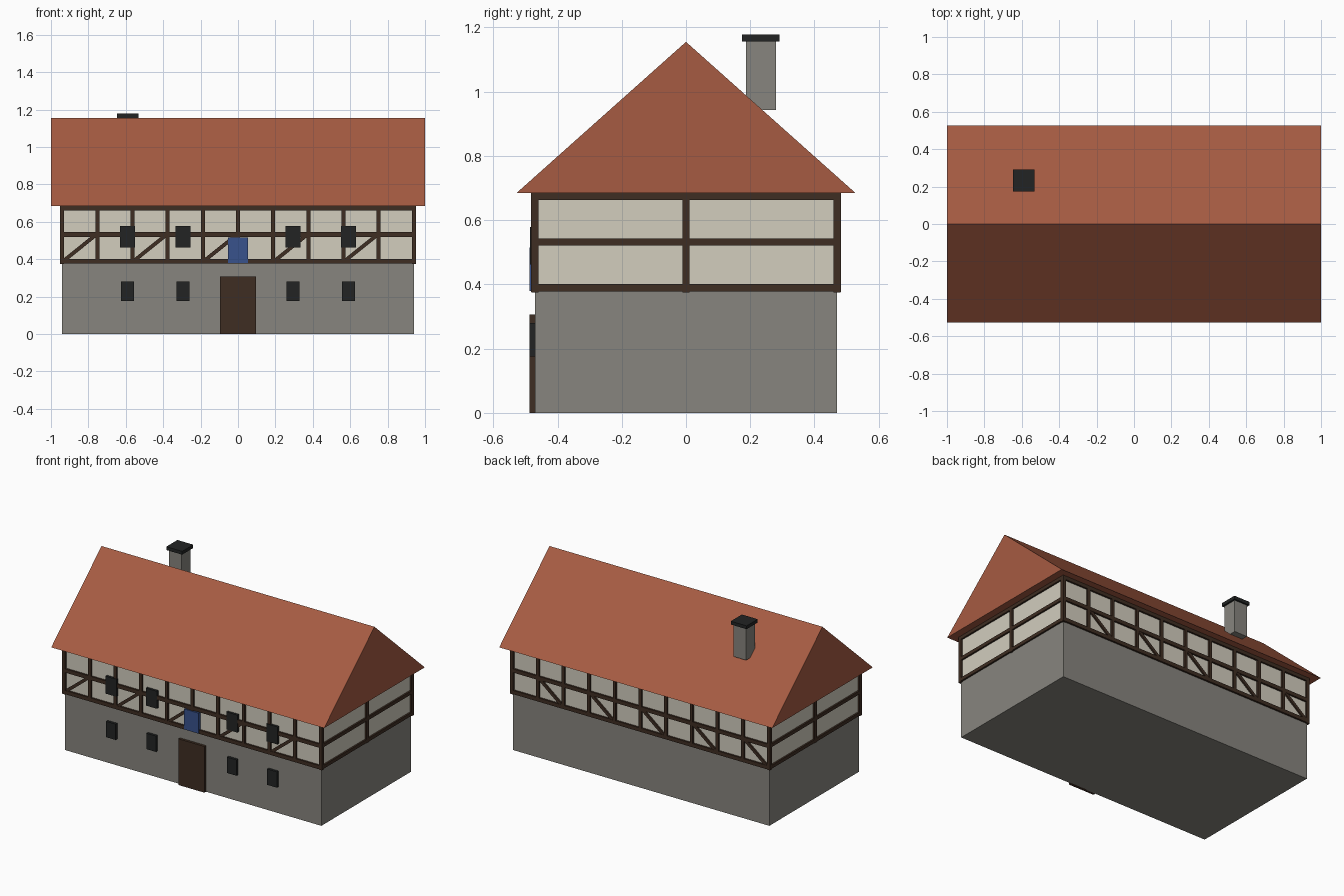
import bpy, bmesh, math
from mathutils import Matrix, Vector

if "Cube" in bpy.data.objects:
    bpy.data.objects.remove(bpy.data.objects["Cube"])


def mat(name, r, g, b):
    def lin(c):
        c /= 255
        return c / 12.92 if c <= 0.04045 else ((c + 0.055) / 1.055) ** 2.4
    m = bpy.data.materials.new(name)
    m.diffuse_color = (lin(r), lin(g), lin(b), 1)
    m.use_nodes = True
    m.node_tree.nodes["Principled BSDF"].inputs["Base Color"].default_value = m.diffuse_color
    return m


STONE = mat("grey stone", 135, 133, 126)
PLASTER = mat("cream plaster", 210, 205, 190)
TIMBER = mat("dark timber", 62, 45, 34)
ROOF = mat("red roof tile", 166, 91, 66)
GLASS = mat("dark glass", 34, 36, 36)
BLUE = mat("blue panel", 56, 82, 140)


def finish(name, bm, material):
    bmesh.ops.recalc_face_normals(bm, faces=bm.faces)
    me = bpy.data.meshes.new(name)
    bm.to_mesh(me)
    bm.free()
    me.materials.append(material)
    ob = bpy.data.objects.new(name, me)
    bpy.context.collection.objects.link(ob)
    return ob


def add_box(bm, x0, x1, y0, y1, z0, z1, tilt=0):
    centre = Vector(((x0 + x1) / 2, (y0 + y1) / 2, (z0 + z1) / 2))
    m = (Matrix.Translation(centre) @ Matrix.Rotation(-tilt, 4, 'Y')
         @ Matrix.Diagonal((x1 - x0, y1 - y0, z1 - z0, 1)))
    bmesh.ops.create_cube(bm, size=1, matrix=m)


def box(name, material, *dims):
    bm = bmesh.new()
    add_box(bm, *dims)
    return finish(name, bm, material)


W, D = 0.94, 0.47            # half width and half depth of the walls
Z0, Z1 = 0.38, 0.685         # timber storey
T = 0.0125                   # half beam width
RAILS = (0.389, 0.532, 0.674)

# Walls
box("ground_floor", STONE, -W, W, -D, D, 0, Z0)
box("upper_floor", PLASTER, -W, W, -D, D, Z0, Z1)

# Timber frame on the long walls, same on front and back
bay = 2 * W / 10
for side, name in ((-1, "front_timber"), (1, "back_timber")):
    bm = bmesh.new()
    ya, yb = side * 0.462, side * 0.482
    for i in range(11):
        x = -W + bay * i
        add_box(bm, x - T + 0.002, x + T - 0.002, ya, yb, Z0, Z1)
    for z in RAILS:
        add_box(bm, -W - 0.01, W + 0.01, ya, yb, z - T, z + T)
    # Diagonal braces in every other bay
    for i in range(0, 10, 2):
        cx, cz = -W + bay * (i + 0.5), (RAILS[0] + RAILS[1]) / 2
        dx, dz = bay - 0.01, RAILS[1] - RAILS[0]
        half = math.hypot(dx, dz) / 2
        add_box(bm, cx - half, cx + half, ya, side * 0.480,
                cz - 0.01, cz + 0.01, math.atan2(dz, dx))
    finish(name, bm, TIMBER)

# Timber frame on the gable walls
for side, name in ((-1, "left_timber"), (1, "right_timber")):
    bm = bmesh.new()
    xa, xb = side * 0.93, side * 0.951
    for y in (-D, 0, D):
        add_box(bm, xa, xb, y - 0.0115, y + 0.0115, Z0 - 0.006, Z1)
    for z in RAILS:
        add_box(bm, xa, xb, -0.481, 0.481, z - T + 0.001, z + T - 0.001)
    finish(name, bm, TIMBER)

# Roof prism
bm = bmesh.new()
profile = [(-0.527, Z1), (0.527, Z1), (0, 1.155)]
face = bm.faces.new([bm.verts.new((-1, y, z)) for y, z in profile])
ext = bmesh.ops.extrude_face_region(bm, geom=[face])
bmesh.ops.translate(bm, vec=(2, 0, 0),
                    verts=[v for v in ext["geom"] if isinstance(v, bmesh.types.BMVert)])
# extruding keeps the starting face, so both gables are closed
if face.is_valid is False or len(bm.faces) < 5:
    bmesh.ops.holes_fill(bm, edges=bm.edges)
finish("roof", bm, ROOF)

# Chimney
CX, CY = -0.59, 0.233
box("chimney", STONE, CX - 0.047, CX + 0.047, CY - 0.047, CY + 0.047, 0.943, 1.157)
box("chimney_cap", GLASS, CX - 0.058, CX + 0.058, CY - 0.058, CY + 0.058, 1.156, 1.178)

# Door, blue panel and windows
box("door", TIMBER, -0.095, 0.095, -0.487, -0.465, 0, 0.306)
box("blue_panel", BLUE, -0.053, 0.053, -0.487, -0.465, 0.38, 0.515)
for x in (-0.59, -0.295, 0.295, 0.59):
    box("lower_window", GLASS, x - 0.035, x + 0.035, -0.487, -0.465, 0.175, 0.28)
    box("upper_window", GLASS, x - 0.04, x + 0.04, -0.486, -0.465, 0.462, 0.578)
